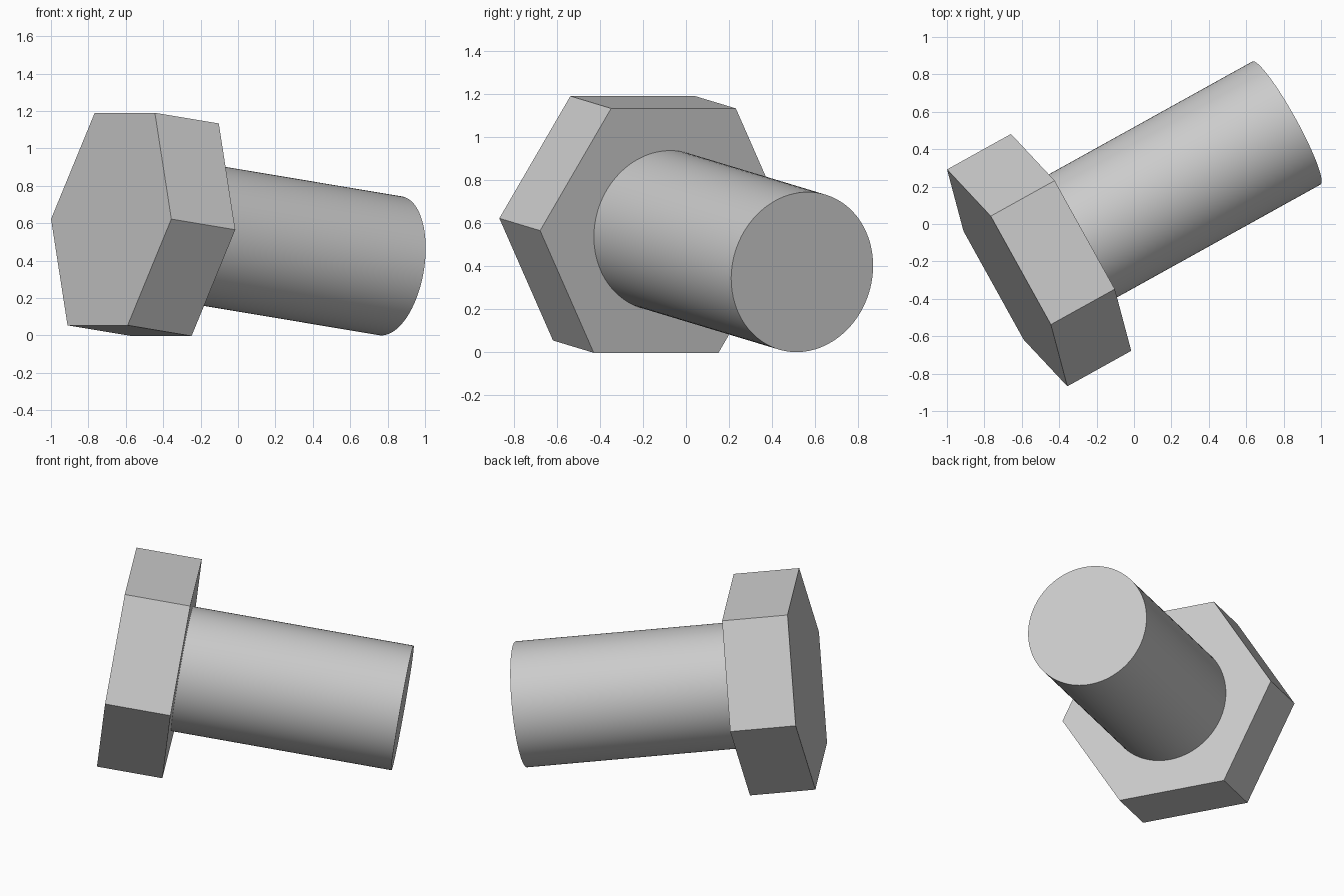
import bpy
import bmesh
from math import cos, sin, tau, radians
from mathutils import Matrix, Vector

cube = bpy.data.objects.get("Cube")
if cube:
    bpy.data.objects.remove(cube, do_unlink=True)

# Plain grey metal
metal = bpy.data.materials.new("grey_metal")
metal.use_nodes = True
GREY = (0.6, 0.6, 0.6, 1)
metal.diffuse_color = GREY
metal.node_tree.nodes["Principled BSDF"].inputs["Base Color"].default_value = GREY

# Bolt frame: the axis runs from the outer head face to the shaft tip
head_centre = Vector((-0.678, -0.288, 0.622))
tip_centre = Vector((0.815, 0.54, 0.372))
axis = (tip_centre - head_centre).normalized()
side = Vector((-axis.y, axis.x, 0)).normalized()  # level corner-to-corner line
up = axis.cross(side)
frame = Matrix((side, up, axis)).transposed().to_4x4()
frame.translation = head_centre


def prism(name, sides, radius, start, end):
    """Regular prism along the bolt axis, with a corner on the side direction."""
    bm = bmesh.new()
    ring = [bm.verts.new((radius * cos(tau * i / sides), radius * sin(tau * i / sides), start))
            for i in range(sides)]
    base = bm.faces.new(ring)
    extruded = bmesh.ops.extrude_face_region(bm, geom=[base], use_keep_orig=True)
    top = [v for v in extruded["geom"] if isinstance(v, bmesh.types.BMVert)]
    bmesh.ops.translate(bm, vec=(0, 0, end - start), verts=top)
    bmesh.ops.recalc_face_normals(bm, faces=bm.faces)
    mesh = bpy.data.meshes.new(name)
    bm.to_mesh(mesh)
    bm.free()
    mesh.materials.append(metal)
    obj = bpy.data.objects.new(name, mesh)
    obj.matrix_world = frame
    bpy.context.collection.objects.link(obj)
    return obj


HEAD_DEPTH = 0.395
prism("hex_head", 6, 0.663, 0, HEAD_DEPTH)
shaft = prism("shaft", 96, 0.376, HEAD_DEPTH, (tip_centre - head_centre).length)

# Smooth barrel with a crisp end rim
bpy.ops.object.select_all(action='DESELECT')
shaft.select_set(True)
bpy.context.view_layer.objects.active = shaft
bpy.ops.object.shade_smooth_by_angle(angle=radians(30))
